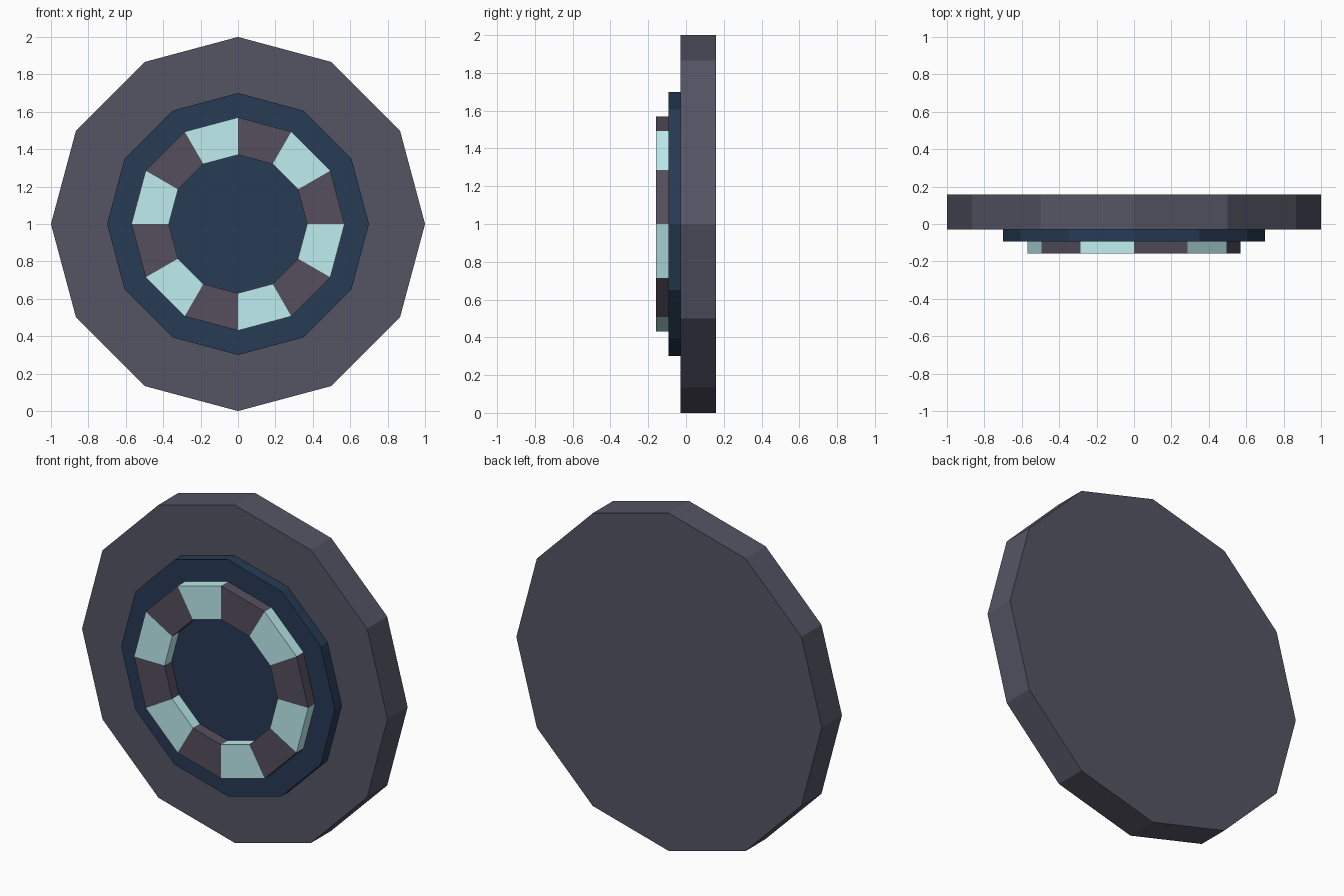
import bpy, bmesh
from math import cos, sin, pi

if "Cube" in bpy.data.objects:
    bpy.data.objects.remove(bpy.data.objects["Cube"])

SIDES = 12
CENTRE_Z = 1.0


def material(name, rgb):
    mat = bpy.data.materials.new(name)
    mat.diffuse_color = (*rgb, 1)
    mat.use_nodes = True
    mat.node_tree.nodes["Principled BSDF"].inputs["Base Color"].default_value = mat.diffuse_color
    return mat


def polar(radius, k):
    a = 2 * pi * k / SIDES
    return radius * cos(a), radius * sin(a)


def prism(name, outline, front, back, mat):
    """Extrude an x/z outline along y from front to back."""
    bm = bmesh.new()
    face = bm.faces.new([bm.verts.new((x, front, z)) for x, z in outline])
    result = bmesh.ops.extrude_face_region(bm, geom=[face], use_keep_orig=True)
    moved = [g for g in result["geom"] if isinstance(g, bmesh.types.BMVert)]
    bmesh.ops.translate(bm, verts=moved, vec=(0, back - front, 0))
    bmesh.ops.recalc_face_normals(bm, faces=bm.faces)
    mesh = bpy.data.meshes.new(name)
    bm.to_mesh(mesh)
    bm.free()
    mesh.materials.append(mat)
    obj = bpy.data.objects.new(name, mesh)
    obj.location.z = CENTRE_Z
    bpy.context.collection.objects.link(obj)
    return obj


def disc(name, radius, front, back, mat):
    return prism(name, [polar(radius, k) for k in range(SIDES)], front, back, mat)


slate = material("slate", (0.09, 0.09, 0.13))
navy = material("navy", (0.02, 0.043, 0.09))
charcoal = material("charcoal", (0.09, 0.078, 0.11))
pale = material("pale_cyan", (0.52, 0.85, 0.87))

# Thick backing disc and thinner raised disc
disc("base_disc", 1.0, -0.03, 0.158, slate)
disc("raised_disc", 0.70, -0.093, -0.03, navy)

# Ring of alternating dark and light blocks
for k in range(SIDES):
    outline = [polar(0.37, k), polar(0.57, k), polar(0.57, k + 1), polar(0.37, k + 1)]
    name, mat = ("light_block", pale) if k % 2 else ("dark_block", charcoal)
    prism(f"{name}_{k // 2 + 1}", outline, -0.158, -0.093, mat)
